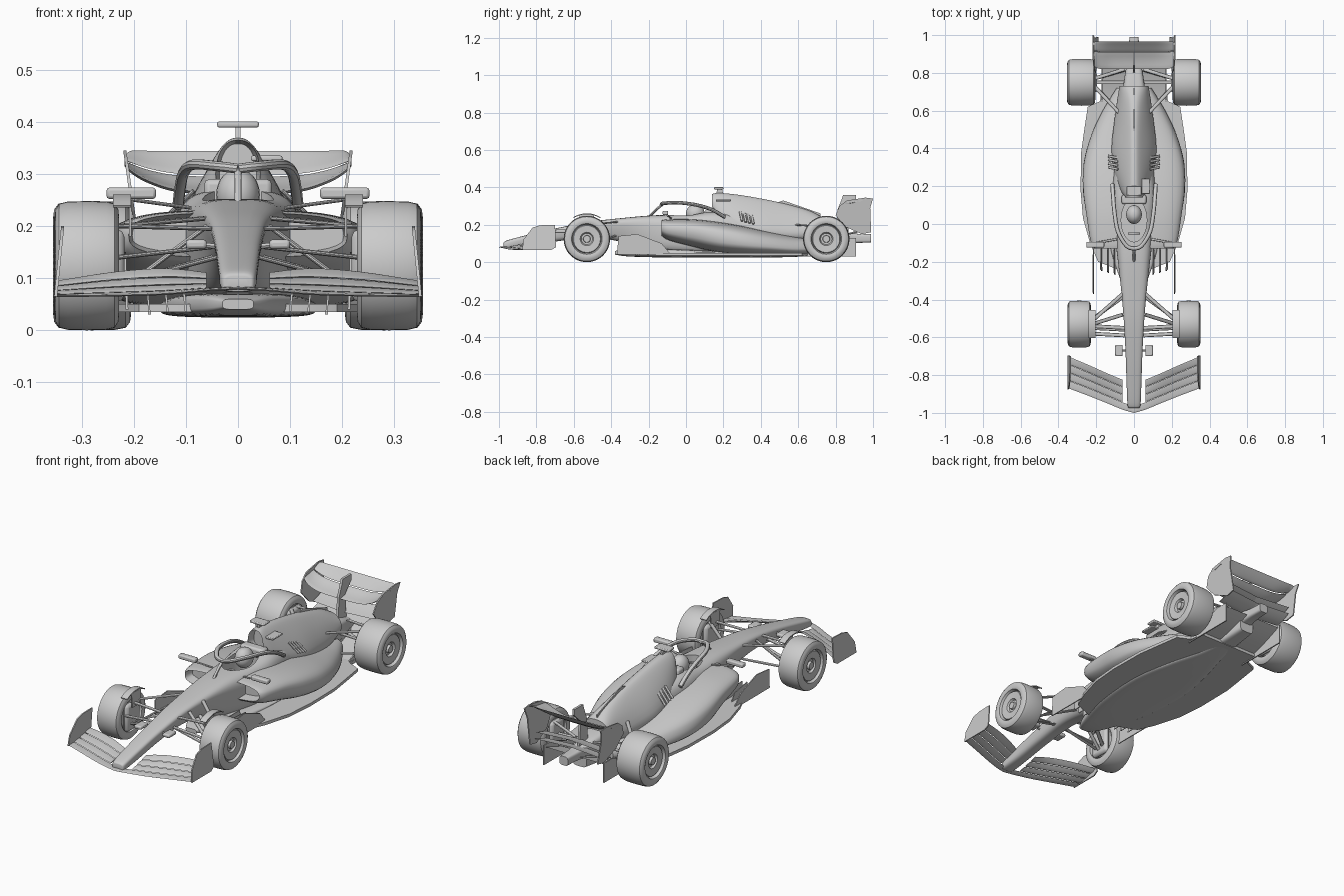
import bpy, bmesh
from math import sin, cos, pi, tau, copysign
from mathutils import Vector

# Every length below is in hundredths of a unit
UNIT = 0.01
UP = Vector((0, 0, 1))

if "Cube" in bpy.data.objects:
    bpy.data.objects.remove(bpy.data.objects["Cube"])

grey = bpy.data.materials.new("body grey")
grey.use_nodes = True
grey.diffuse_color = (.6, .6, .6, 1)
grey.node_tree.nodes["Principled BSDF"].inputs["Base Color"].default_value = (.6, .6, .6, 1)


def make(name, verts, faces, mirror=False):
    """Mesh object from points, optionally with its copy across x = 0."""
    verts = [Vector(v) * UNIT for v in verts]
    if mirror:
        count = len(verts)
        verts += [Vector((-v.x, v.y, v.z)) for v in verts]
        faces = faces + [[i + count for i in reversed(f)] for f in faces]
    mesh = bpy.data.meshes.new(name)
    mesh.from_pydata(verts, [], faces)
    bm = bmesh.new()
    bm.from_mesh(mesh)
    bmesh.ops.recalc_face_normals(bm, faces=bm.faces)
    bm.to_mesh(mesh)
    bm.free()
    mesh.materials.append(grey)
    obj = bpy.data.objects.new(name, mesh)
    bpy.context.collection.objects.link(obj)
    return obj


def skin(name, rings, mirror=False):
    """Join equal rings of points into a capped skin."""
    n = len(rings[0])
    faces = [[r * n + i, r * n + (i + 1) % n, (r + 1) * n + (i + 1) % n, (r + 1) * n + i]
             for r in range(len(rings) - 1) for i in range(n)]
    faces += [list(range(n)), list(range((len(rings) - 1) * n, len(rings) * n))]
    return make(name, [p for ring in rings for p in ring], faces, mirror)


def flow(keys, steps=5):
    """Smooth curve through tuples of any size."""
    result = []
    for i in range(len(keys) - 1):
        a, b, c, d = (keys[max(0, min(len(keys) - 1, i + k))] for k in (-1, 0, 1, 2))
        for s in range(steps):
            t = s / steps
            result.append(tuple(q + t / 2 * (r - p + t * (2 * p - 5 * q + 4 * r - s4
                          + t * (3 * (q - r) + s4 - p))) for p, q, r, s4 in zip(a, b, c, d)))
    return result + [keys[-1]]


def loft(name, keys, power=2.6, sides=36):
    """Body from stations: y, half width, bottom, top, narrowing towards the top."""
    rings = []
    for y, w, low, top, taper in flow(keys):
        ring = []
        for k in range(sides):
            a = tau * k / sides
            c, s = (copysign(abs(f) ** (2 / power), f) for f in (cos(a), sin(a)))
            ring.append((w * c * (1 - taper * s), y, (low + top) / 2 + s * (top - low) / 2))
        rings.append(ring)
    return skin(name, rings)


def wing(name, keys, start, end, thick, bend=1.5, steps=8):
    """Mirrored aerofoil from stations: x, leading y, leading z, chord, rise."""
    rings = []
    for x, y, z, chord, rise in flow(keys, 4):
        ring = []
        for k in range(2 * steps):
            t = 1 - abs(k - steps) / steps
            f = start + (end - start) * t
            half = thick * (.1 + 1.3 * t ** .5 * (1 - t)) * (1 if k < steps else -1)
            ring.append((x, y + chord * f, z + rise * f ** bend + half))
        rings.append(ring)
    return skin(name, rings, True)


def tube(name, points, radius, flat=1.0, mirror=True, sides=10):
    rings = []
    path = [Vector(p) for p in (flow(points) if len(points) > 2 else points)]
    for i, p in enumerate(path):
        along = (path[min(i + 1, len(path) - 1)] - path[max(i - 1, 0)]).normalized()
        side = along.cross(UP).normalized()
        lift = side.cross(along)
        rings.append([p + radius * (side * cos(tau * k / sides) + lift * flat * sin(tau * k / sides))
                      for k in range(sides)])
    return skin(name, rings, mirror)


def side_plate(name, outline, x, thick=.6, lean=0.0, mirror=True):
    """Upright plate with a y-z outline, leaning sideways with height."""
    base = min(z for _, z in outline)
    return skin(name, [[(x + d + lean * (z - base), y, z) for y, z in outline]
                       for d in (-thick / 2, thick / 2)], mirror)


def box(name, centre, size, mirror=True, bevel=.4):
    x, y, z = (s / 2 for s in size)
    corners = [(-x, -y), (x, -y), (x, y), (-x, y)]
    obj = skin(name, [[Vector(centre) + Vector((a, b, h)) for a, b in corners] for h in (-z, z)], mirror)
    mod = obj.modifiers.new("soft edges", "BEVEL")
    mod.width, mod.segments = bevel * UNIT, 2
    return obj


# Nose, survival cell, sidepods and engine cover
chassis = loft("chassis", [(-97.5, 2, 8, 10, 0), (-96, 3.4, 7.3, 11.5, 0), (-85, 3.8, 8.5, 14.5, -.1),
                           (-70, 4.2, 11, 18, -.15), (-52, 5, 13, 21.5, -.2), (-35, 6.2, 11, 23.5, -.25),
                           (-18, 8.5, 6, 25, -.1), (0, 11, 4, 25.5, 0), (14, 12, 4, 27, 0),
                           (28, 11, 5, 26, .1)], 3.5)
sidepods = loft("sidepods", [(-13, 21, 14, 22.5, 0), (-9, 23, 11.5, 23, -.03), (4, 25, 8, 23, -.04),
                             (18, 27, 5, 21.5, 0), (32, 26.5, 4, 19, .05), (46, 22.5, 4, 16, .1),
                             (60, 16, 4, 13.5, .15), (72, 9, 5, 12, .1)], 3)
cover = loft("engine_cover", [(14, 4.2, 26, 36.5, .15), (18, 6.5, 20, 37, .4), (28, 9, 14, 36, .55),
                              (40, 10, 11, 34, .6), (54, 9, 10, 31, .55), (66, 8, 11, 27.5, .4),
                              (73, 7.5, 14, 24, .2)], 2.4)

# Hollow air intakes at the front of the pods and cover
for obj, depth in ((sidepods, 5), (cover, 4)):
    bm = bmesh.new()
    bm.from_mesh(obj.data)
    bm.faces.ensure_lookup_table()
    mouth = min((f for f in bm.faces if len(f.verts) > 4), key=lambda f: f.calc_center_median().y)
    bmesh.ops.inset_region(bm, faces=[mouth], thickness=.7 * UNIT)
    bmesh.ops.translate(bm, verts=mouth.verts, vec=(0, depth * UNIT, 0))
    bm.to_mesh(obj.data)
    bm.free()

# Cockpit opening cut through the overlapping shells
hole = skin("cockpit_cutter", [[(6.8 * cos(tau * k / 32), 2 + 11.5 * sin(tau * k / 32), z)
                                for k in range(32)] for z in (16, 34)])
for obj in (chassis, sidepods):
    cut = obj.modifiers.new("cockpit", "BOOLEAN")
    cut.operation, cut.object, cut.solver = "DIFFERENCE", hole, "EXACT"
    bpy.context.view_layer.objects.active = obj
    bpy.ops.object.modifier_apply(modifier=cut.name)
bpy.data.objects.remove(hole)

# Cockpit contents and halo
skin("helmet", [[(4.2 * sin(pi * r / 12) * cos(tau * k / 24), 5 + 5 * sin(pi * r / 12) * sin(tau * k / 24),
                  26 - 5 * cos(pi * r / 12)) for k in range(24)] for r in range(1, 12)])
box("headrest", (0, 13, 26.5), (13, 5, 5), False, 1)
tube("steering_wheel", [(-3, -5, 22), (0, -5, 23.5), (3, -5, 22)], .6, mirror=False)
tube("halo_hoop", [(0, -13, 31), (4, -11.5, 31.5), (8.5, -4, 31.8), (10.3, 6, 30.5), (11, 14, 28),
                   (11.5, 21, 24)], 1.1, .9)
tube("halo_pillar", [(0, -20, 24), (0, -16, 28), (0, -12, 31.3)], .7, mirror=False)

# Roof camera, side antenna plate, fin and cooling slats
side_plate("camera_post", [(16, 36), (20, 36), (19, 40), (17, 40)], 0, 1, mirror=False)
box("roof_camera", (0, 17.5, 39.5), (8, 5, 1.2), False)
box("antenna_plate", (5.5, 20, 33), (6, 8, 1), False, .3)
side_plate("spine_fin", [(46, 31), (52, 33), (72, 26), (72, 22)], 0, .5, mirror=False)
for i in range(4):
    tube("cooling_slat", [(8.5, 29 + 2 * i, 26.8 - i / 2), (13.5, 30 + 2 * i, 22 - i / 2)], .7, .6)

# Mirrors on their stalks
box("mirror", (20.5, -11, 26.3), (9.5, 3, 2.2), True, .6)
tube("mirror_stalk", [(9, -8, 23.5), (20, -10, 25)], .6, .6)

# Floor with keel, fences and diffuser
floor = [(0, -22), (9, -24), (19, -20), (23, -11), (27, 3), (28.3, 18), (28, 38), (26, 52), (24.5, 62),
         (18, 65), (17, 72), (0, 72)]
skin("floor", [[(x, y, z) for x, y in floor] for z in (3.5, 5)], True)
loft("keel", [(-38, 3, 4, 6, 0), (-30, 7, 3, 7, 0), (-10, 13, 2.5, 7, 0), (18, 15, 2.5, 6, 0),
              (42, 11, 2.5, 6, 0), (62, 6, 3, 8, 0), (86, 4, 5, 12, 0)], 4)
wing("diffuser", [(0, 62, 4, 28, 8), (17, 62, 4, 28, 8)], 0, 1, .6)
side_plate("diffuser_fence", [(62, 3), (91, 3), (91, 13), (84, 13), (66, 6)], 17)
side_plate("floor_fence", [(-37, 4), (-36, 14), (-26, 15), (-13, 10), (-8, 4)], 21.3, .5, .04)
for i, x in enumerate((10, 13.5, 17)):
    side_plate("inlet_vane", [(-27 + i, 3.5), (-26 + i, 9 + i), (-14, 9), (-12, 4)], x, .4, .1)

# Front wing elements, end plates and nose pods
front_span = [(0, -100, 8, 15, 2.5), (6, -98.3, 7.7, 16, 3.5), (14, -95, 7, 16, 5),
              (24, -91, 6.7, 16.5, 4.6), (34.7, -87, 6.6, 17, 3)]
for i in range(4):
    wing("front_wing_element", front_span if i == 0 else front_span[1:], i * .25, i * .25 + .24, .45)
side_plate("front_end_plate", [(-87.5, 6.5), (-87, 12), (-82, 18.5), (-78, 19.7), (-70, 20), (-69.5, 8),
                               (-72, 6.5)], 35, .6, -.1)
box("nose_pod", (8, -67, 16.5), (4, 6, 1.8), True, .6)
tube("nose_pod_stalk", [(3, -67, 16), (8, -67, 16.5)], .5)

# Rear wing, beam wing, end plates and pylon
rear_span = [(0, 82, 26.5, 14.5, 8), (11, 82, 26.8, 14.5, 7.7), (17, 82, 28.5, 14.5, 6),
             (20.5, 83, 30.5, 13.5, 4), (21.8, 85, 32, 11, 1.5)]
wing("rear_main_plane", rear_span, 0, .62, .8, 2)
wing("rear_flap", rear_span, .64, 1, .5, 2)
for z in (15, 18.5):
    wing("beam_wing", [(0, 85, z, 9, 3), (18.5, 87, z, 9, 3)], 0, 1, .5)
side_plate("rear_end_plate", [(82, 30), (86, 33), (96, 34.5), (100, 34), (98.5, 29), (99, 16), (94, 15),
                              (85, 19), (80, 25)], 19, .6, .14)
side_plate("wing_pylon", [(80, 15), (87, 15), (86, 28), (91, 33), (91, 36), (84, 36), (83, 33),
                          (81, 28)], 0, 1.2, mirror=False)

# Gearbox and crash structure
loft("gearbox", [(62, 7, 7, 20, 0), (78, 5, 8, 18, 0), (88, 3.2, 10, 15.5, 0), (99, 2.4, 10.5, 15, 0)], 4)

# Wheels, lathed from one rim-to-tread profile
PROFILE = [(.8, .5), (.8, 1.8), (.62, 2), (.62, 3), (.78, 3.6), (.82, 7.2), (.7, 7.6), (.95, 8.2),
           (1, 9.2), (.97, 10.8), (.86, 11.9), (.6, 12.3), (0, 12.4)]
for name, x, y, half in (("front_wheel", 29, -53, 6.2), ("rear_wheel", 28, 75, 7.5)):
    outline = PROFILE + [(-a, r) for a, r in reversed(PROFILE[:-1])]
    skin(name, [[(x + a * half, y + r * cos(tau * k / 48), 12.4 + r * sin(tau * k / 48))
                 for k in range(48)] for a, r in outline], True)
    box(name + "_brake_duct", (x - half + .5, y, 12.4), (3, 11, 14), True, 1.5)

# Curved winglet over each front tyre
arc = [pi * (.32 + .04 * k) for k in range(10)]
skin("tyre_winglet", [[(x, -53 + r * cos(a), 12.4 + r * sin(a)) for r, a in
                       [(13.2, a) for a in arc] + [(13.7, a) for a in reversed(arc)]]
                      for x in (20.5, 24)], True)
side_plate("winglet_bracket", [(-56, 18), (-50, 18), (-49, 25.5), (-57, 25.5)], 20.7, .5)

# Suspension arms, pushrods and driveshafts
ARMS = {
    "front_upper_arm": [((6, -37, 21.5), (23, -52, 20)), ((5, -55, 19.5), (23, -54, 20))],
    "front_lower_arm": [((5, -38, 14), (23, -51, 9)), ((4, -56, 14), (23, -55, 9))],
    "front_pushrod": [((6, -48, 20), (22, -53, 8))],
    "steering_rod": [((5, -59, 16), (23, -58, 14))],
    "rear_upper_arm": [((7, 58, 20), (21, 73, 19)), ((5, 82, 17), (21, 77, 19))],
    "rear_lower_arm": [((8, 60, 9), (21, 73, 8)), ((4, 82, 11), (21, 77, 8))],
    "driveshaft": [((4, 75, 13), (21, 75, 12.4))],
}
for name, rods in ARMS.items():
    for rod in rods:
        tube(name, rod, 1, .45)

# Smooth shading that keeps crisp edges
bpy.ops.object.select_all(action="DESELECT")
for obj in bpy.context.scene.objects:
    if obj.type == "MESH":
        obj.select_set(True)
        bpy.context.view_layer.objects.active = obj
bpy.ops.object.shade_smooth_by_angle(angle=pi / 5)
